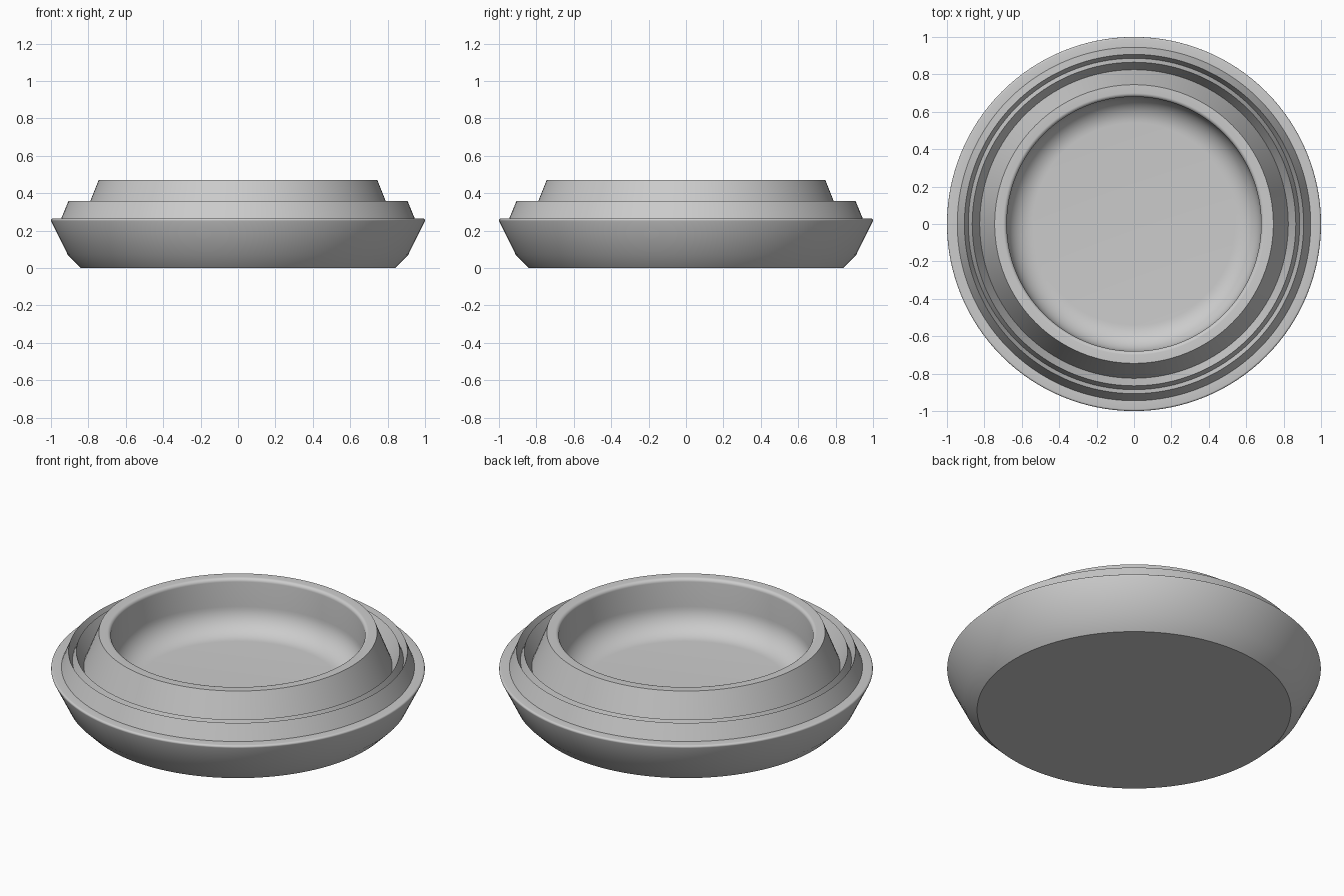
import bpy
import bmesh
from math import sin, cos, pi, radians

SEGMENTS = 128

if "Cube" in bpy.data.objects:
    bpy.data.objects.remove(bpy.data.objects["Cube"])

grey = bpy.data.materials.new("plain grey")
grey.use_nodes = True
colour = (0.6, 0.6, 0.6, 1)
grey.diffuse_color = colour
grey.node_tree.nodes["Principled BSDF"].inputs["Base Color"].default_value = colour


def arc(r, z, radius, start, end, steps):
    """Points of a circular fillet in the profile plane."""
    angles = [radians(start + (end - start) * i / steps) for i in range(steps + 1)]
    return [(r + radius * cos(a), z + radius * sin(a)) for a in angles]


def lathe(name, profile):
    """Revolve a profile of (radius, height) points, capping both ends."""
    bm = bmesh.new()
    rings = []
    for r, z in profile:
        rings.append([bm.verts.new((r * cos(2 * pi * i / SEGMENTS),
                                    r * sin(2 * pi * i / SEGMENTS), z))
                      for i in range(SEGMENTS)])
    for low, high in zip(rings, rings[1:]):
        for i in range(SEGMENTS):
            j = (i + 1) % SEGMENTS
            bm.faces.new((low[i], low[j], high[j], high[i]))
    bm.faces.new(rings[0][::-1])
    bm.faces.new(rings[-1])
    bmesh.ops.recalc_face_normals(bm, faces=bm.faces)
    mesh = bpy.data.meshes.new(name)
    bm.to_mesh(mesh)
    bm.free()
    mesh.materials.append(grey)
    obj = bpy.data.objects.new(name, mesh)
    bpy.context.collection.objects.link(obj)
    bpy.ops.object.select_all(action="DESELECT")
    obj.select_set(True)
    bpy.context.view_layer.objects.active = obj
    bpy.ops.object.shade_smooth_by_angle(angle=radians(30))
    return obj


# Flared outer side with a softened rim
side = [(0.84, 0), (0.91, 0.07)]
rim = arc(0.99, 0.255, 0.01, -20, 90, 5)

# Two sharp ridges with grooves between them
ridges = [(0.945, 0.265), (0.907, 0.357), (0.886, 0.305),
          (0.865, 0.357), (0.825, 0.27)]

# Raised collar, rounded lip, and the hollow with a filleted floor
collar = [(0.745, 0.47)]
lip = arc(0.7, 0.45, 0.02, 90, 180, 6)
hollow = arc(0.54, 0.305, 0.14, 0, -90, 12)

lathe("round_dish", side + rim + ridges + collar + lip + hollow)
